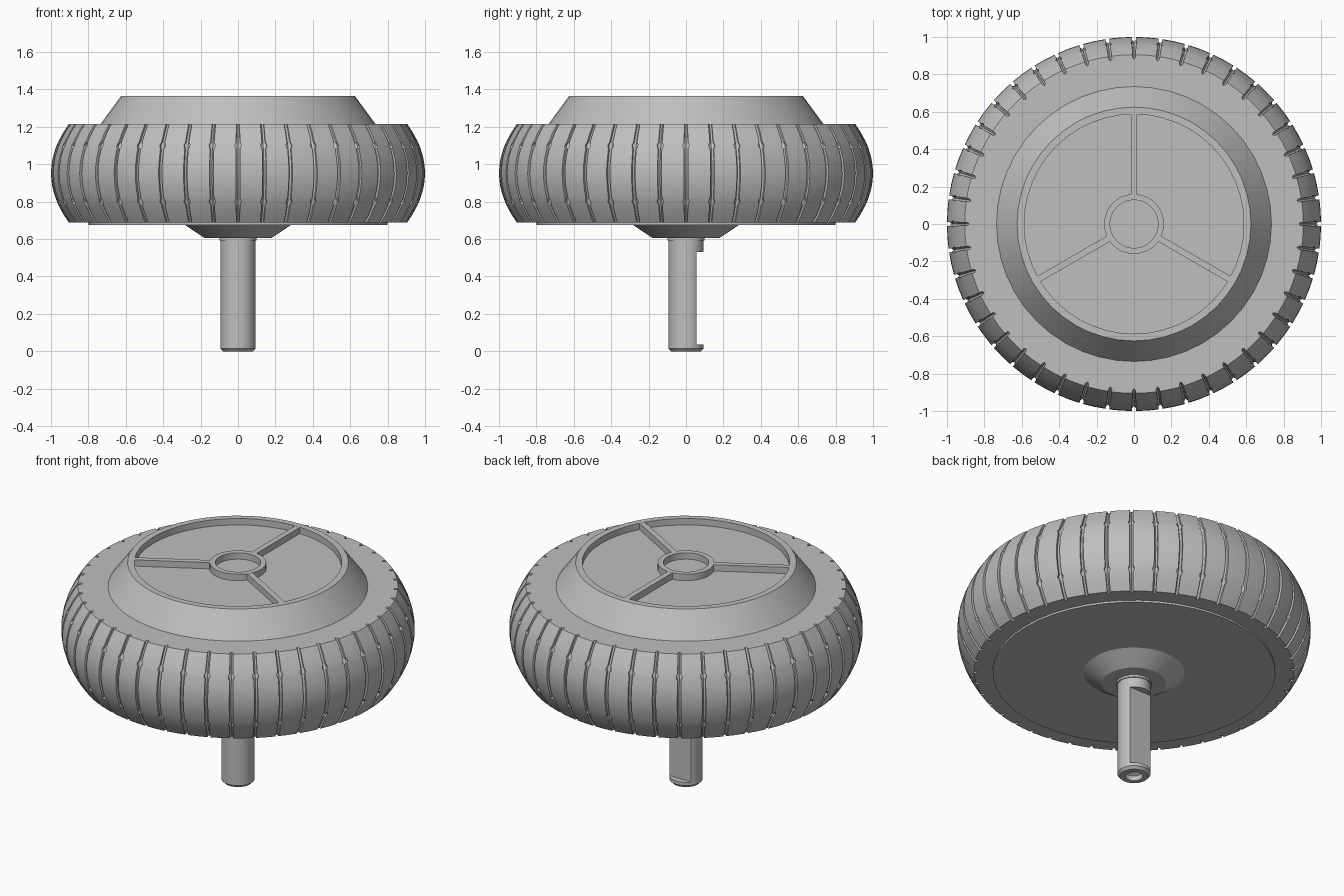
import bpy, bmesh, math
from mathutils import Matrix

cube = bpy.data.objects.get("Cube")
if cube:
    bpy.data.objects.remove(cube, do_unlink=True)

grey = bpy.data.materials.new("plain grey")
grey.use_nodes = True
GREY = (0.52, 0.52, 0.52, 1)
grey.diffuse_color = GREY
grey.node_tree.nodes["Principled BSDF"].inputs["Base Color"].default_value = GREY


def finish(name, bm):
    """Clean a bmesh and turn it into a smooth-shaded object with sharp edges."""
    bmesh.ops.remove_doubles(bm, verts=bm.verts[:], dist=1e-5)
    bmesh.ops.dissolve_degenerate(bm, edges=bm.edges[:], dist=1e-5)
    bmesh.ops.recalc_face_normals(bm, faces=bm.faces[:])
    mesh = bpy.data.meshes.new(name)
    bm.to_mesh(mesh)
    bm.free()
    mesh.materials.append(grey)
    mesh.shade_smooth()
    mesh.set_sharp_from_angle(angle=math.radians(30))
    obj = bpy.data.objects.new(name, mesh)
    bpy.context.collection.objects.link(obj)
    return obj


def skin(bm, rings, closed=False):
    """Join successive rings of points with quads."""
    loops = [[bm.verts.new(p) for p in ring] for ring in rings]
    pairs = list(zip(loops, loops[1:]))
    if closed:
        pairs.append((loops[-1], loops[0]))
    n = len(loops[0])
    for a, b in pairs:
        for i in range(n):
            j = (i + 1) % n
            bm.faces.new((a[i], a[j], b[j], b[i]))


def lathe(name, profile, sides=48, flat_y=None, flat_rows=()):
    """Revolve (radius, z) points; chosen rows may be cut flat at flat_y."""
    rings = []
    for k, (r, z) in enumerate(profile):
        ring = []
        for i in range(sides):
            a = math.tau * i / sides
            y = r * math.sin(a)
            if k in flat_rows:
                y = min(y, flat_y)
            ring.append((r * math.cos(a), y, z))
        rings.append(ring)
    bm = bmesh.new()
    skin(bm, rings)
    return finish(name, bm)


# Tyre: bulged band with narrow cross grooves that widen into small round pits
GROOVES = 44
TOP, BOTTOM, MID = 1.215, 0.688, 0.952
PITS = (1.10, 0.80)
DEPTH, HALF_WIDTH, PIT_RADIUS = 0.025, 0.010, 0.018


def tyre_ring(z, inner=None):
    t = (z - MID) / (TOP - MID)
    outer = 1 - 0.095 * t * t
    half = HALF_WIDTH
    for pit in PITS:
        reach = PIT_RADIUS ** 2 - (z - pit) ** 2
        if reach > 0:
            half = max(half, math.sqrt(reach))
    pitch = math.tau / GROOVES
    ring = []
    for g in range(GROOVES):
        mid = g * pitch + math.pi / 2
        columns = [(-half, outer), (-half, outer - DEPTH * 0.6), (0, outer - DEPTH),
                   (half, outer - DEPTH * 0.6), (half, outer), (pitch / 2, outer)]
        for off, r in columns:
            r = inner or r
            a = mid + off
            ring.append((r * math.cos(a), r * math.sin(a), z))
    return ring


heights = [BOTTOM + (TOP - BOTTOM) * i / 12 for i in range(13)]
heights = [z for z in heights if all(abs(z - p) > PIT_RADIUS for p in PITS)]
for pit in PITS:
    heights += [pit + PIT_RADIUS * s for s in (-0.9, -0.6, 0, 0.6, 0.9)]
heights.sort()
rings = [tyre_ring(BOTTOM, 0.7)] + [tyre_ring(z) for z in heights] + [tyre_ring(TOP, 0.7)]
bm = bmesh.new()
skin(bm, rings, closed=True)
finish("tyre", bm)

# Hub cover: sloped shoulder, rim and recessed floor with a centre ring
RIM, FLOOR = 1.365, 1.325
lathe("hub_cover", [(0.70, 1.20), (0.735, 1.20), (0.735, TOP), (0.625, RIM), (0.587, RIM),
                    (0.587, FLOOR), (0.16, FLOOR), (0.16, RIM), (0.128, RIM),
                    (0.128, FLOOR), (0, FLOOR)])

# Three spokes across the recess
bm = bmesh.new()
length = 0.445
for k in range(3):
    turn = Matrix.Rotation(math.radians(90 + 120 * k), 4, "Z")
    place = Matrix.Translation((0.15 + length / 2, 0, (RIM + FLOOR) / 2))
    size = Matrix.Diagonal((length, 0.034, RIM - FLOOR - 0.001, 1))
    bmesh.ops.create_cube(bm, size=1, matrix=turn @ place @ size)
finish("hub_spokes", bm)

# Back plate with its tapered bearing boss
lathe("back_plate", [(0.78, 0.70), (0.80, 0.70), (0.80, 0.676), (0.285, 0.676),
                     (0.18, 0.606), (0, 0.606)])

# Axle: chamfered shaft with a flat cut on the rear and a centre-drilled end
lathe("axle", [(0, 0.06), (0.05, 0.03), (0.05, 0), (0.08, 0), (0.094, 0.015), (0.094, 0.035),
               (0.094, 0.035), (0.094, 0.53), (0.094, 0.53), (0.094, 0.592),
               (0.10, 0.592), (0.10, 0.61)], flat_y=0.055, flat_rows=(6, 7))
